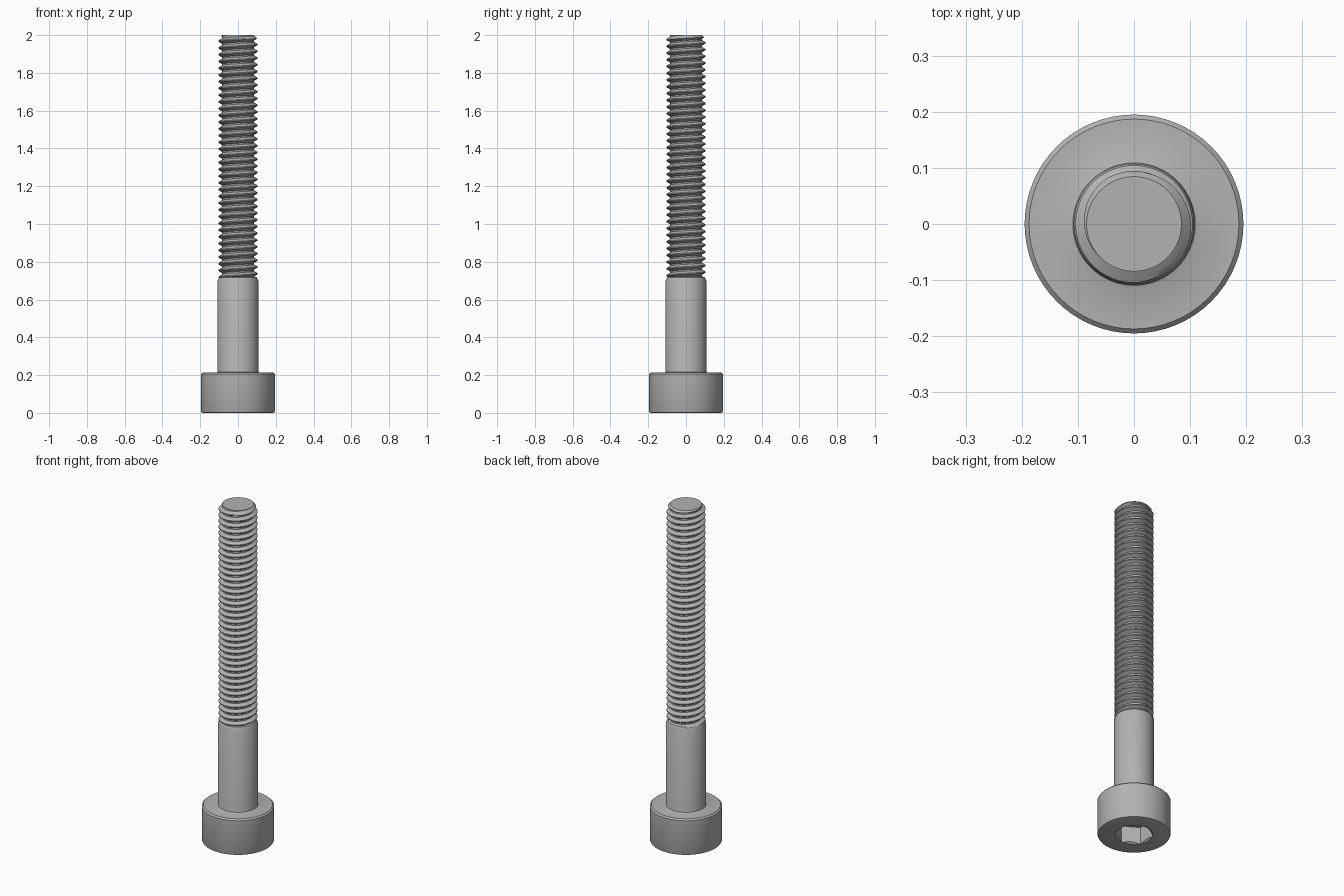
import bpy, bmesh, math

if "Cube" in bpy.data.objects:
    bpy.data.objects.remove(bpy.data.objects["Cube"])

steel = bpy.data.materials.new("steel grey")
steel.diffuse_color = (0.45, 0.45, 0.45, 1)
steel.use_nodes = True
steel.node_tree.nodes["Principled BSDF"].inputs["Base Color"].default_value = steel.diffuse_color
SEG = 64


def finish(name, bm):
    bmesh.ops.remove_doubles(bm, verts=bm.verts, dist=1e-5)
    bmesh.ops.dissolve_degenerate(bm, edges=bm.edges, dist=1e-5)
    bmesh.ops.recalc_face_normals(bm, faces=bm.faces)
    me = bpy.data.meshes.new(name)
    bm.to_mesh(me)
    bm.free()
    me.materials.append(steel)
    ob = bpy.data.objects.new(name, me)
    bpy.context.collection.objects.link(ob)
    return ob


def lathe(name, profile, seg=SEG, turn=0.0):
    """Spin (radius, z) points about z; open ends are capped."""
    bm = bmesh.new()
    rings = [[bm.verts.new((r * math.cos(turn + math.tau * i / seg),
                            r * math.sin(turn + math.tau * i / seg), z))
              for i in range(seg)] for r, z in profile]
    for a, b in zip(rings, rings[1:]):
        for i in range(seg):
            j = (i + 1) % seg
            bm.faces.new((a[i], a[j], b[j], b[i]))
    bm.faces.new(rings[0][::-1])
    bm.faces.new(rings[-1])
    return finish(name, bm)


def smooth(ob):
    bpy.ops.object.select_all(action='DESELECT')
    ob.select_set(True)
    bpy.context.view_layer.objects.active = ob
    bpy.ops.object.shade_smooth_by_angle(angle=math.radians(30))


def cut(ob, cutter):
    mod = ob.modifiers.new("cut", 'BOOLEAN')
    mod.operation, mod.solver, mod.object = 'DIFFERENCE', 'EXACT', cutter
    bpy.context.view_layer.objects.active = ob
    bpy.ops.object.modifier_apply(modifier=mod.name)
    bpy.data.objects.remove(cutter)


# Head, fillet and plain shank in one turned body
body = lathe("head_and_shank", [
    (0.187, 0), (0.192, 0.002), (0.195, 0.009), (0.195, 0.206), (0.187, 0.214),
    (0.113, 0.214), (0.109, 0.216), (0.1075, 0.221),
    (0.1075, 0.700), (0.098, 0.718), (0.084, 0.722)])

# Hex socket with a countersunk mouth and a shallow drilled floor
hex_r = 0.179 / math.sqrt(3)
cut(body, lathe("socket_cutter", [(hex_r, -0.05), (hex_r, 0.1)], 6, math.pi / 6))
cut(body, lathe("mouth_cutter", [(0.150, -0.04), (0.088, 0.0105)]))
smooth(body)

# Right-handed thread: profile rows follow the helix, clamped at both ends
PITCH, Z0, Z1, ROOT, CREST = 0.0357, 0.715, 2.0, 0.0845, 0.1045
ridge = [(0, 0), (0.2, 0), (0.365, 0.5), (0.53, 1), (0.67, 1), (0.835, 0.5)]
bm = bmesh.new()
rows = []
for k in range(-2, int((Z1 - Z0) / PITCH) + 3):
    for f, h in ridge:
        row = []
        for i in range(SEG + 1):
            t = i / SEG
            z = min(max(Z0 + PITCH * (k + f + t), Z0), Z1)
            r = ROOT + h * (CREST - ROOT)
            if z <= Z0:
                r = ROOT
            r = min(r, ROOT + Z1 - z)          # end chamfer
            a = math.tau * t
            row.append(bm.verts.new((r * math.cos(a), r * math.sin(a), z)))
        rows.append(row)
for a, b in zip(rows, rows[1:]):
    for i in range(SEG):
        bm.faces.new((a[i], a[i + 1], b[i + 1], b[i]))
bm.faces.new(rows[-1][:-1])                    # flat tip
smooth(finish("threaded_end", bm))
